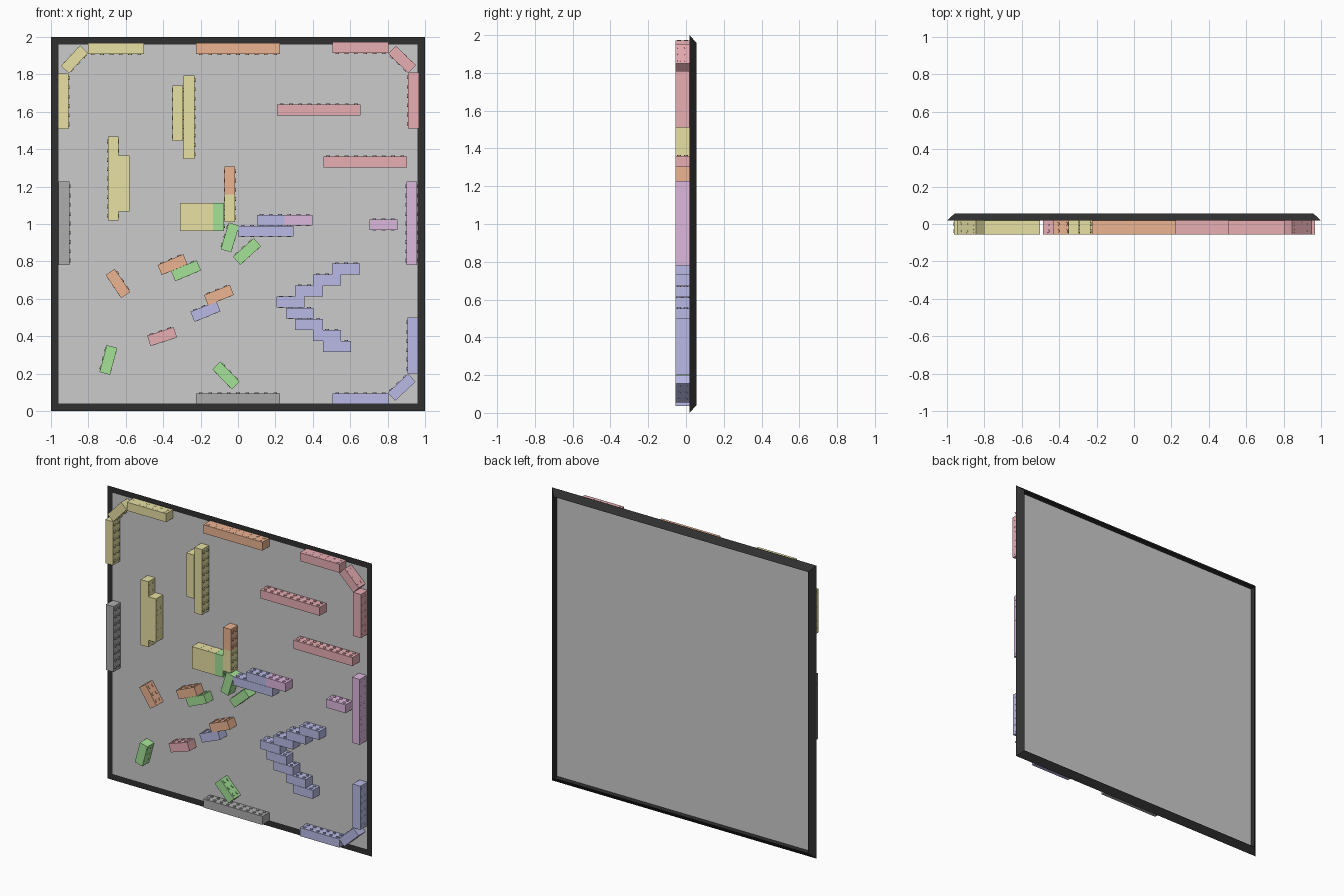
import bpy, bmesh, math
from mathutils import Matrix

if "Cube" in bpy.data.objects:
    bpy.data.objects.remove(bpy.data.objects["Cube"])

L, D, H = 0.149, 0.0736, 0.058  # brick length, depth, height
PX, PY = L / 3, D / 2           # stud spacing, 3 x 2 studs per brick
YF, YB = 0.018, 0.055           # front and back of the frame
YC = YF - D / 2                 # brick centre in y

COLORS = {
    "yellow": (0.80, 0.75, 0.37), "orange": (0.84, 0.46, 0.29),
    "red": (0.80, 0.42, 0.45), "purple": (0.72, 0.48, 0.72),
    "blue": (0.48, 0.49, 0.78), "green": (0.38, 0.76, 0.31),
    "grey": (0.42, 0.42, 0.42), "dark": (0.03, 0.03, 0.03),
    "board": (0.56, 0.56, 0.56),
}
MATS = {}
for n, c in COLORS.items():
    MATS[n] = bpy.data.materials.new(n)
    MATS[n].diffuse_color = (*c, 1)


def to_mesh(bm, name, mat):
    bmesh.ops.recalc_face_normals(bm, faces=bm.faces[:])
    me = bpy.data.meshes.new(name)
    bm.to_mesh(me)
    bm.free()
    me.materials.append(MATS[mat])
    return me


def add(name, me):
    ob = bpy.data.objects.new(name, me)
    bpy.context.collection.objects.link(ob)
    return ob


def box(bm, size, loc):
    bmesh.ops.create_cube(bm, size=1, matrix=Matrix.Translation(loc) @ Matrix.Diagonal((*size, 1)))


# Thin backing board at the front of the frame, so the back is recessed
bm = bmesh.new()
box(bm, (1.92, 0.002, 1.92), (0, YF + 0.001, 1))
add("backing_board", to_mesh(bm, "backing_board", "board"))

# Mitred frame: triangular section, wide at the front
bm = bmesh.new()
rings = []
for sx, sz in ((-1, -1), (1, -1), (1, 1), (-1, 1)):
    rings.append([bm.verts.new((sx * r, y, 1 + sz * r))
                  for r, y in ((0.96, YF), (1.0, YF), (0.96, YB))])
for i in range(4):
    a, b = rings[i], rings[(i + 1) % 4]
    for j in range(3):
        k = (j + 1) % 3
        bm.faces.new((a[j], a[k], b[k], b[j]))
add("frame", to_mesh(bm, "frame", "dark"))


# One shared brick mesh per colour: block, studs on top, faint sockets below
def brick_mesh(color):
    bm = bmesh.new()
    box(bm, (L, D, H), (0, 0, 0))
    for i in range(3):
        for j in range(2):
            for z in (H / 2 + 0.001, -H / 2 + 0.003):
                bmesh.ops.create_cone(bm, cap_ends=True, segments=12, radius1=0.01, radius2=0.01,
                                      depth=0.008, matrix=Matrix.Translation(
                                          ((i - 1) * PX, (j - 0.5) * PY, z)))
    return to_mesh(bm, color + "_brick", color)


BRICKS = {c: brick_mesh(c) for c in list(COLORS)[:7]}


def row(color, x, z, angle=0, n=1):
    """n bricks end to end; angle turns the upright brick in the board plane"""
    a = math.radians(angle)
    for i in range(n):
        t = (i - (n - 1) / 2) * L
        ob = add(color + "_brick", BRICKS[color])
        ob.location = (x + t * math.cos(a), YC, z + t * math.sin(a))
        ob.rotation_euler = (0, -a, 0)


UP, DOWN, LEFT, RIGHT = 0, 180, 90, -90   # stud directions

# Bricks along the border and in its corners
row("yellow", -0.652, 1.938, DOWN, 2)
row("yellow", -0.874, 1.88, -133)
row("yellow", -0.934, 1.656, RIGHT, 2)
row("orange", 0, 1.938, DOWN, 3)
row("red", 0.655, 1.943, DOWN, 2)
row("red", 0.877, 1.88, 136)
row("red", 0.938, 1.660, LEFT, 2)
row("purple", 0.929, 1.003, LEFT, 3)
row("blue", 0.934, 0.350, LEFT, 2)
row("blue", 0.875, 0.127, 43)
row("blue", 0.655, 0.066, UP, 2)
row("grey", 0, 0.066, UP, 3)
row("grey", -0.930, 1.003, RIGHT, 3)

# Straight bars and double columns
row("red", 0.432, 1.609, UP, 3)
row("red", 0.680, 1.332, UP, 3)
row("purple", 0.778, 0.996, UP)
row("yellow", -0.262, 1.571, RIGHT, 3)
row("yellow", -0.322, 1.592, RIGHT, 2)
row("yellow", -0.667, 1.243, LEFT, 3)
row("yellow", -0.609, 1.216, LEFT, 2)

# Central cluster
for i, c in enumerate(("yellow", "yellow", "yellow", "green")):
    row(c, -0.281 + i * 0.059, 1.038, RIGHT)
row("orange", -0.044, 1.233, RIGHT)
row("yellow", -0.044, 1.084, RIGHT)
row("blue", 0.149, 0.961, UP, 2)
row("blue", 0.175, 1.02, UP)
row("purple", 0.323, 1.02, UP)

# Chevron staircase
for i, x in enumerate((0.578, 0.476, 0.38, 0.28, 0.33, 0.38, 0.476, 0.529)):
    row("blue", x, 0.760 - i * 0.0593, UP)

# Loose tilted bricks
for c, x, z, a in (("green", -0.043, 0.928, 73), ("green", 0.048, 0.853, 42),
                   ("orange", -0.35, 0.783, 23), ("green", -0.278, 0.75, 23),
                   ("orange", -0.642, 0.682, -56), ("orange", -0.102, 0.62, 22),
                   ("blue", -0.174, 0.532, 22), ("red", -0.406, 0.398, 18),
                   ("green", -0.693, 0.273, 75), ("green", -0.064, 0.19, -46)):
    row(c, x, z, a)

for m in bpy.data.materials:
    if m.users and not m.is_grease_pencil:
        m.use_nodes = True
        m.node_tree.nodes["Principled BSDF"].inputs["Base Color"].default_value = m.diffuse_color
